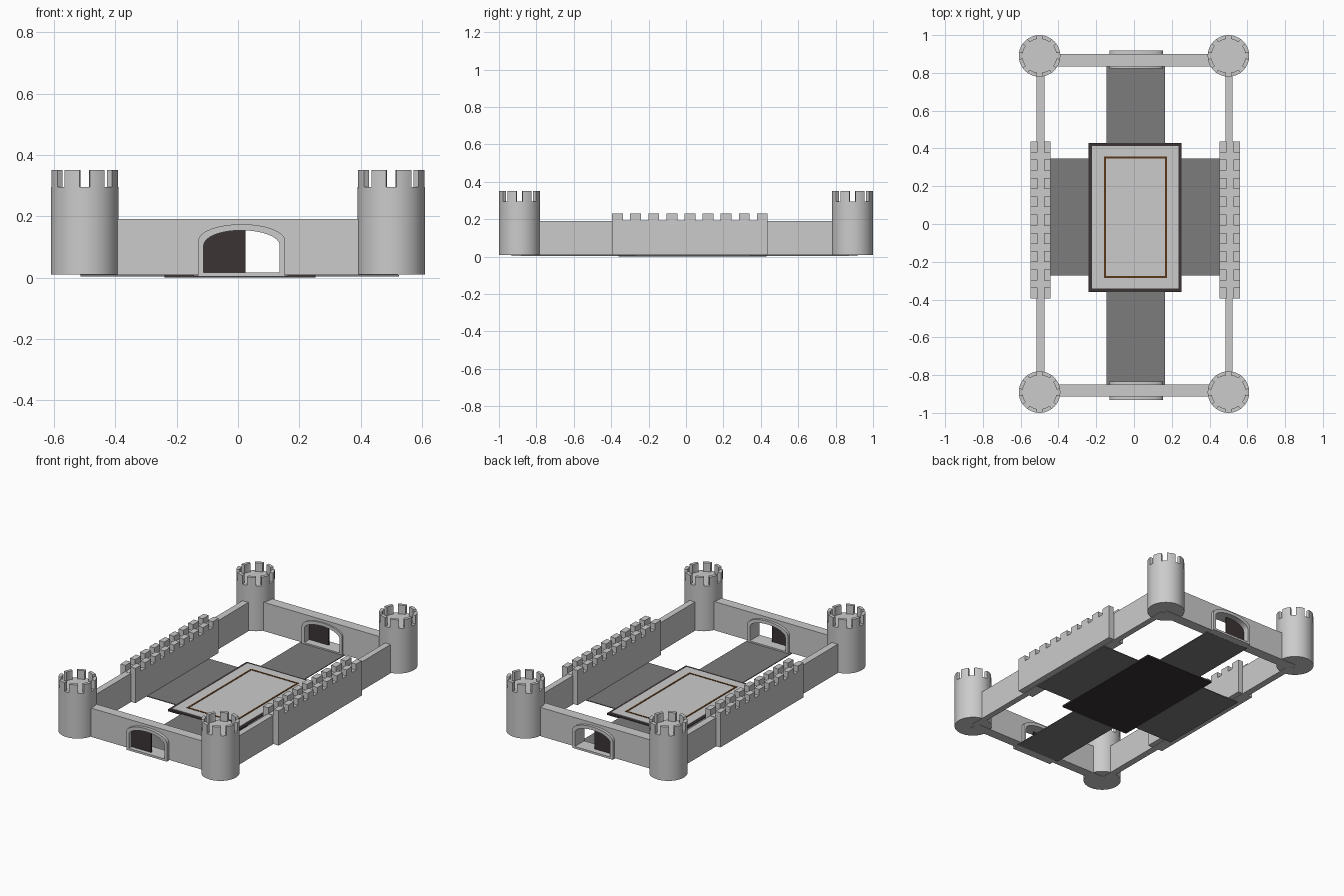
import bpy, bmesh, math
from mathutils import Vector

cube = bpy.data.objects.get("Cube")
if cube:
    bpy.data.objects.remove(cube, do_unlink=True)


def material(name, rgb):
    m = bpy.data.materials.new(name)
    m.use_nodes = True
    m.diffuse_color = (*rgb, 1)
    bsdf = next(n for n in m.node_tree.nodes if n.type == 'BSDF_PRINCIPLED')
    bsdf.inputs["Base Color"].default_value = (*rgb, 1)
    bsdf.inputs["Roughness"].default_value = 0.8
    return m


STONE = material("light stone", (0.6, 0.6, 0.6))
PAVING = material("dark paving", (0.2, 0.2, 0.2))
DARK = material("dark timber", (0.045, 0.034, 0.035))
BROWN = material("brown inlay", (0.1, 0.04, 0.01))


def finish(bm, name, mat, smooth=False):
    bmesh.ops.recalc_face_normals(bm, faces=bm.faces)
    mesh = bpy.data.meshes.new(name)
    bm.to_mesh(mesh)
    bm.free()
    mesh.materials.append(mat)
    ob = bpy.data.objects.new(name, mesh)
    bpy.context.collection.objects.link(ob)
    if smooth:
        bpy.ops.object.select_all(action='DESELECT')
        ob.select_set(True)
        bpy.context.view_layer.objects.active = ob
        bpy.ops.object.shade_smooth_by_angle(angle=math.radians(30))
    return ob


def prism(bm, points, offset):
    """Extrude a closed outline along an offset."""
    offset = Vector(offset)
    low = [bm.verts.new(p) for p in points]
    high = [bm.verts.new(Vector(p) + offset) for p in points]
    bm.faces.new(low)
    bm.faces.new(high)
    for i in range(len(low)):
        j = (i + 1) % len(low)
        bm.faces.new((low[i], low[j], high[j], high[i]))


def add_box(bm, x, y, z):
    prism(bm, [(x[0], y[0], z[0]), (x[1], y[0], z[0]),
               (x[1], y[1], z[0]), (x[0], y[1], z[0])], (0, 0, z[1] - z[0]))


def box(name, mat, x, y, z):
    bm = bmesh.new()
    add_box(bm, x, y, z)
    return finish(bm, name, mat)


def arc(cx, cy, r, a0, a1, steps):
    return [(cx + r * math.cos(a0 + (a1 - a0) * i / steps),
             cy + r * math.sin(a0 + (a1 - a0) * i / steps)) for i in range(steps + 1)]


def arch(x0, x1, bottom, spring, top, y, steps=16):
    """Gate outline from lower right, over the arch, to lower left."""
    mid, half = (x0 + x1) / 2, (x1 - x0) / 2
    curve = [(mid + half * u, y, spring + (top - spring) * v)
             for u, v in arc(0, 0, 1, 0, math.pi, steps)]
    return [(x1, y, bottom)] + curve + [(x0, y, bottom)]


# Corner towers with notched rims
def tower(name, cx, cy, r=0.11, inner=0.09, notches=8):
    bm = bmesh.new()
    body = arc(cx, cy, r, 0, math.tau, 48)[:-1]
    prism(bm, [(x, y, 0.01) for x, y in body], (0, 0, 0.285))
    step, gap = math.tau / notches, math.radians(17.5)
    for i in range(notches):
        a0, a1 = i * step + gap / 2, (i + 1) * step - gap / 2
        rim = arc(cx, cy, r, a0, a1, 4) + arc(cx, cy, inner, a1, a0, 4)
        prism(bm, [(x, y, 0.29) for x, y in rim], (0, 0, 0.06))
    finish(bm, name, STONE, smooth=True)


for end, sy in (("front", -1), ("back", 1)):
    for side, sx in (("right", -1), ("left", 1)):
        tower(f"{end}_{side}_tower", 0.5 * sx, 0.89 * sy)


# Gate walls: pierced wall, arched frame with a sill, one closed door leaf
def gate(end, wall_y, frame_y, leaf_y):
    y = wall_y[0]
    opening = arch(-0.12, 0.145, 0.008, 0.113, 0.164, y)
    bm = bmesh.new()
    prism(bm, [(-0.5, y, 0.19), (0.5, y, 0.19), (0.5, y, 0.008)] + opening
          + [(-0.5, y, 0.008)], (0, wall_y[1] - y, 0))
    finish(bm, f"{end}_wall", STONE)

    bm = bmesh.new()
    loops = []
    for fy in frame_y:
        loops.append([bm.verts.new(p) for p in arch(-0.13, 0.154, 0.004, 0.12, 0.174, fy)])
        loops.append([bm.verts.new(p) for p in arch(-0.112, 0.136, 0.017, 0.105, 0.154, fy)])
    out0, in0, out1, in1 = loops
    for a, b in ((out0, in0), (in0, in1), (in1, out1), (out1, out0)):
        for i in range(len(a)):
            j = (i + 1) % len(a)
            bm.faces.new((a[i], a[j], b[j], b[i]))
    finish(bm, f"{end}_gate_frame", STONE, smooth=True)

    half = [p for p in arch(-0.112, 0.136, 0.017, 0.105, 0.154, leaf_y) if p[0] < 0.011]
    edge = 0.024
    bm = bmesh.new()
    prism(bm, [(edge, leaf_y, 0.017), (edge, leaf_y, 0.153)] + half, (0, 0.008, 0))
    finish(bm, f"{end}_gate_door", DARK)


gate("front", (-0.912, -0.85), (-0.932, -0.833), -0.905)
gate("back", (0.833, 0.9), (0.823, 0.918), 0.872)


# Long side walls and their raised battlement sections
def side_wall(side, wall_x, fort_x):
    box(f"{side}_side_wall", STONE, wall_x, (-0.87, 0.87), (0.008, 0.19))
    y0, y1, count, width = -0.395, 0.437, 9, 0.058
    parapet = (fort_x[1] - fort_x[0]) / 3
    bm = bmesh.new()
    add_box(bm, fort_x, (y0, y1), (0.01, 0.192))
    for i in range(count):
        y = y0 + i * (y1 - y0 - width) / (count - 1)
        for x in (fort_x[0], fort_x[1] - parapet):
            add_box(bm, (x, x + parapet), (y, y + width), (0.19, 0.23))
    finish(bm, f"{side}_battlement", STONE)


side_wall("right", (-0.516, -0.474), (-0.547, -0.442))
side_wall("left", (0.484, 0.522), (0.453, 0.562))

# Crossing paths
box("long_path", PAVING, (-0.145, 0.163), (-0.88, 0.87), (0.003, 0.008))
box("cross_path", PAVING, (-0.513, 0.525), (-0.273, 0.346), (0.003, 0.008))

# Central courtyard platform with an inlaid outline
box("platform_base", DARK, (-0.24, 0.252), (-0.36, 0.43), (0, 0.011))
box("platform_top", STONE, (-0.222, 0.235), (-0.341, 0.412), (0.009, 0.014))
x0, x1, y0, y1, w = -0.16, 0.176, -0.286, 0.358, 0.011
bm = bmesh.new()
for x, y in (((x0, x1), (y0, y0 + w)), ((x0, x1), (y1 - w, y1)),
             ((x0, x0 + w), (y0 + w, y1 - w)), ((x1 - w, x1), (y0 + w, y1 - w))):
    add_box(bm, x, y, (0.012, 0.016))
finish(bm, "platform_inlay", BROWN)
